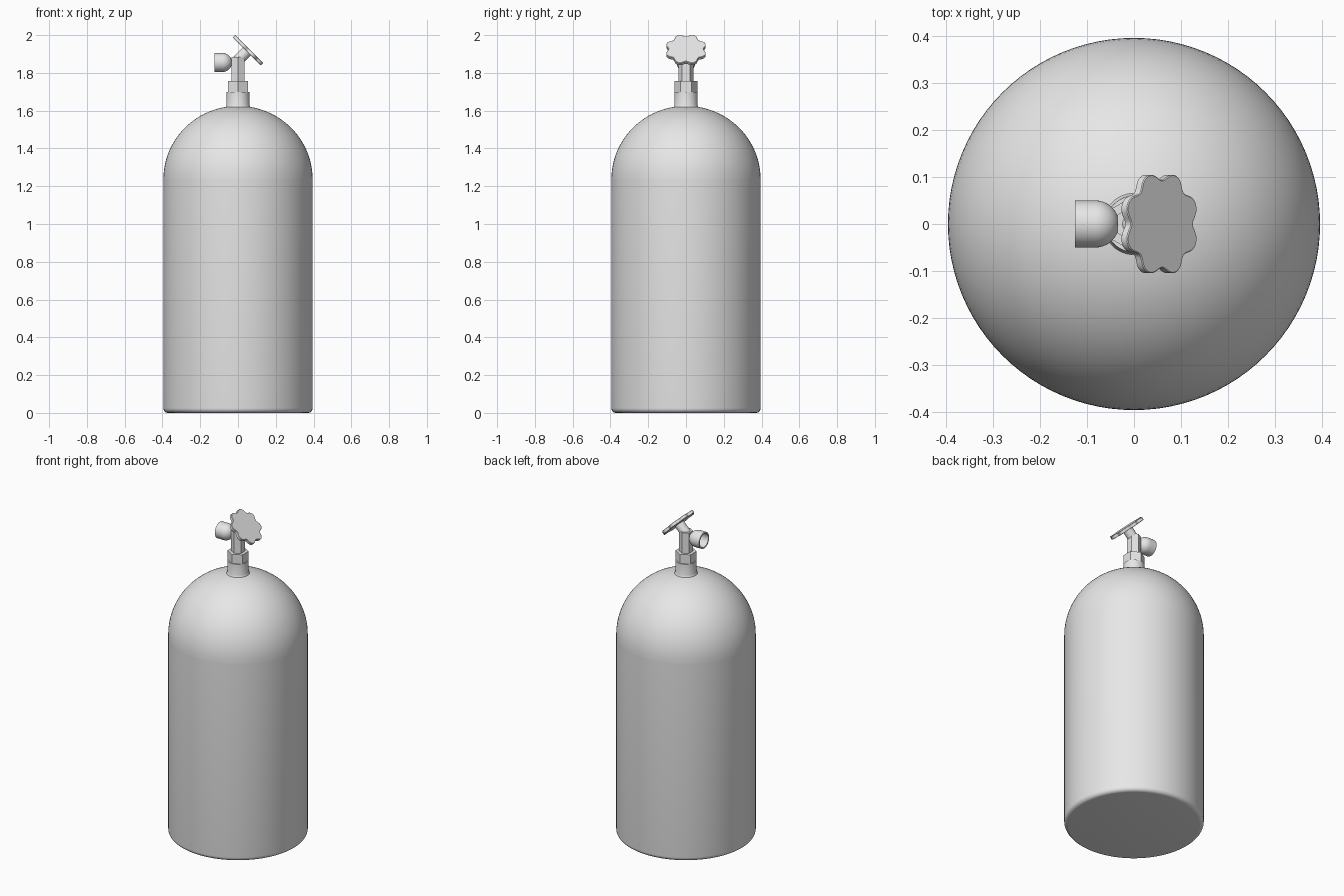
import bpy, bmesh
from math import sin, cos, pi, radians
from mathutils import Matrix, Vector

if "Cube" in bpy.data.objects:
    bpy.data.objects.remove(bpy.data.objects["Cube"])

metal = bpy.data.materials.new("light grey metal")
metal.use_nodes = True
grey = (0.8, 0.8, 0.8, 1)
metal.diffuse_color = grey
metal.node_tree.nodes["Principled BSDF"].inputs["Base Color"].default_value = grey


def finish(name, bm, matrix=Matrix(), angle=35):
    bmesh.ops.remove_doubles(bm, verts=bm.verts, dist=1e-5)
    bmesh.ops.recalc_face_normals(bm, faces=bm.faces)
    bm.transform(matrix)
    mesh = bpy.data.meshes.new(name)
    bm.to_mesh(mesh)
    bm.free()
    mesh.materials.append(metal)
    obj = bpy.data.objects.new(name, mesh)
    bpy.context.collection.objects.link(obj)
    bpy.ops.object.select_all(action='DESELECT')
    obj.select_set(True)
    bpy.context.view_layer.objects.active = obj
    bpy.ops.object.shade_smooth_by_angle(angle=radians(angle))
    return obj


def lathe(name, profile, sides=64, matrix=Matrix(), angle=35):
    """Spin (radius, height) points around z."""
    bm = bmesh.new()
    verts = [bm.verts.new((r, 0, z)) for r, z in profile]
    edges = [bm.edges.new(pair) for pair in zip(verts, verts[1:])]
    bmesh.ops.spin(bm, geom=verts + edges, axis=(0, 0, 1), cent=(0, 0, 0),
                   angle=2 * pi, steps=sides, use_duplicate=False)
    return finish(name, bm, matrix, angle)


def arc(radius, height, base, start, end, steps):
    """Points on an ellipse quarter, as (radius, height)."""
    angles = [start + (end - start) * i / steps for i in range(steps + 1)]
    return [(radius * cos(a), base + height * sin(a)) for a in angles]


# Tank: straight wall with a rounded bottom rim, and a dome on top
R, SEAM = 0.395, 1.237
rim = [(R - 0.025 + r, z) for r, z in arc(0.025, 0.025, 0.025, -pi / 2, 0, 6)]
lathe("tank_body", [(0, 0)] + rim + [(R, SEAM)], 96)
lathe("tank_dome", arc(R, 0.388, SEAM, 0, pi / 2, 24), 96)

# Neck with a small fillet at the dome
lathe("neck", [(0.075, 1.608), (0.066, 1.617), (0.061, 1.632),
               (0.06, 1.7), (0.0, 1.7)], 48)

# Hexagonal nut and valve stem, corners towards the front and back
hexagon = Matrix.Rotation(pi / 2, 4, 'Z')
lathe("neck_nut", [(0, 1.695), (0.06, 1.695), (0.06, 1.757), (0, 1.757)],
      6, hexagon, 20)
lathe("valve_stem", [(0, 1.75), (0.04, 1.75), (0.04, 1.885), (0, 1.885)],
      6, hexagon, 20)

# Hollow outlet cup, opening towards -x
cup = Matrix.Translation((-0.125, 0, 1.855)) @ Matrix.Rotation(pi / 2, 4, 'Y')
lathe("outlet", [(0, 0.06), (0.042, 0.06), (0.042, 0)]
      + [(0.05, 0)] + arc(0.05, 0.05, 0.043, 0, pi / 2, 10), 40, cup)

# Tilted handwheel with its spindle
tilt = Matrix.Translation((0.053, 0, 1.92)) @ Matrix.Rotation(pi / 4, 4, 'Y')
lathe("handwheel_spindle", [(0, -0.085), (0.03, -0.085), (0.03, 0), (0, 0)],
      24, tilt)

LOBES, STEPS = 8, 96
bm = bmesh.new()
outline = []
for i in range(STEPS):
    a = 2 * pi * i / STEPS
    wave = cos(LOBES * (a - pi / LOBES))
    r = 0.102 + 0.009 * (wave + 0.25 * (1 - wave * wave))
    outline.append(bm.verts.new((r * cos(a), r * sin(a), -0.01)))
base = bm.faces.new(outline)
top = bmesh.ops.extrude_face_region(bm, geom=[base])
bmesh.ops.translate(bm, vec=Vector((0, 0, 0.02)),
                    verts=[g for g in top["geom"] if isinstance(g, bmesh.types.BMVert)])
rims = [e for e in bm.edges if abs(e.verts[0].co.z - e.verts[1].co.z) < 1e-6]
bmesh.ops.bevel(bm, geom=rims, offset=0.002, segments=1, affect='EDGES')
finish("handwheel", bm, tilt)
